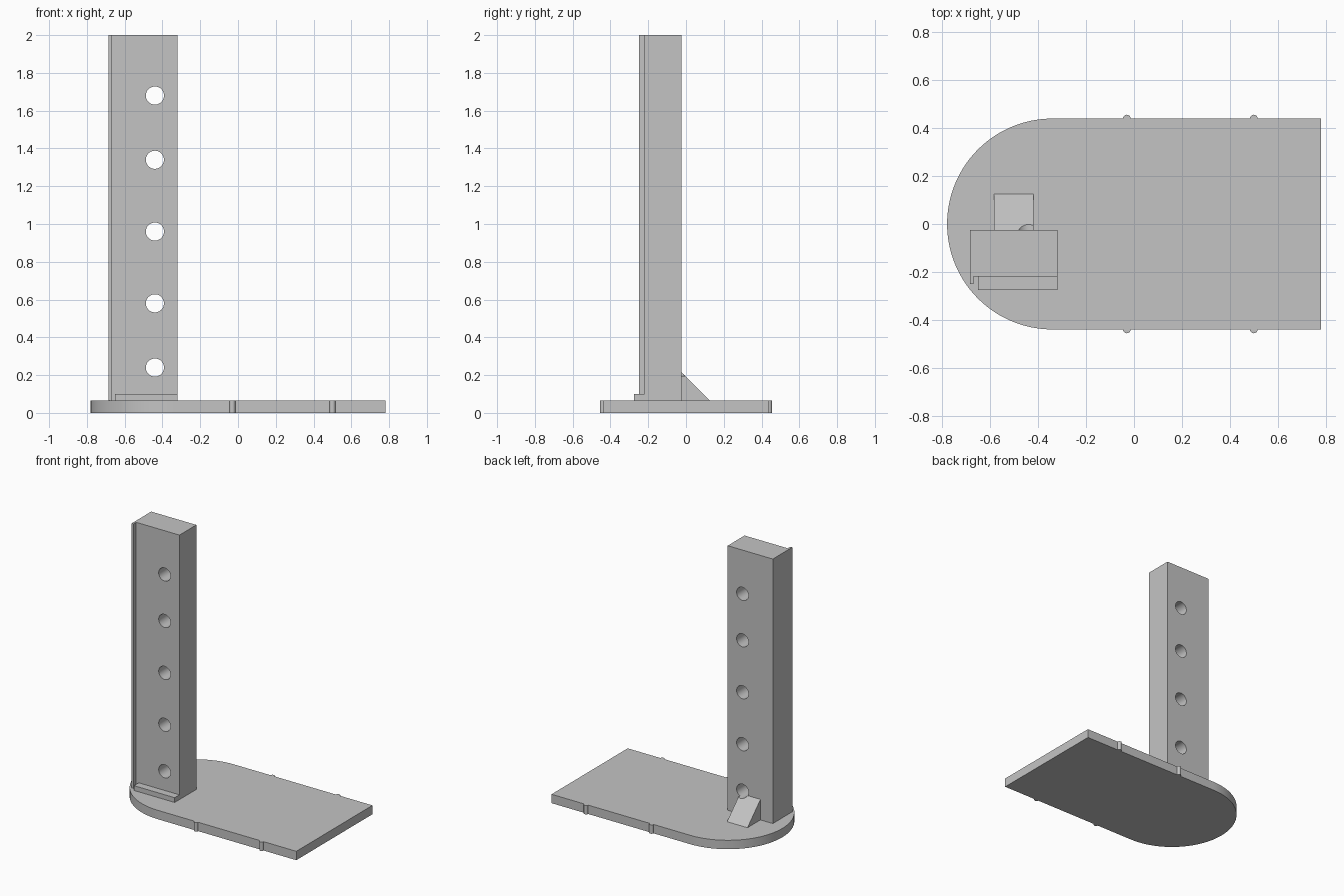
import bpy, bmesh
from math import pi, sin, cos
from mathutils import Matrix

cube = bpy.data.objects.get("Cube")
if cube:
    bpy.data.objects.remove(cube, do_unlink=True)

GREY = (0.55, 0.55, 0.55, 1)
mat = bpy.data.materials.new("plain grey")
mat.use_nodes = True
mat.diffuse_color = GREY
mat.node_tree.nodes["Principled BSDF"].inputs["Base Color"].default_value = GREY

BASE_TOP = 0.065
HOLE_X = -0.44


def finish(name, bm):
    bmesh.ops.recalc_face_normals(bm, faces=bm.faces)
    mesh = bpy.data.meshes.new(name)
    bm.to_mesh(mesh)
    bm.free()
    mesh.materials.append(mat)
    obj = bpy.data.objects.new(name, mesh)
    bpy.context.collection.objects.link(obj)
    return obj


def prism(name, points, direction):
    """Extrude a closed outline of 3D points along a direction."""
    bm = bmesh.new()
    face = bm.faces.new([bm.verts.new(p) for p in points])
    ext = bmesh.ops.extrude_face_region(bm, geom=[face])
    verts = [g for g in ext["geom"] if isinstance(g, bmesh.types.BMVert)]
    bmesh.ops.translate(bm, verts=verts, vec=direction)
    return finish(name, bm)


def arc(cx, cy, r, start, end, n):
    return [(cx + r * cos(start + (end - start) * i / n),
             cy + r * sin(start + (end - start) * i / n)) for i in range(n + 1)]


def smooth(obj):
    bpy.ops.object.select_all(action="DESELECT")
    obj.select_set(True)
    bpy.context.view_layer.objects.active = obj
    bpy.ops.object.shade_smooth_by_angle(angle=0.5)


# Base plate: straight right end, round left end, small half-round ribs on the sides
W, END, BUMP = 0.44, 0.78, 0.016
ribs = (-0.03, 0.5)
outline = [(END, W)]
for x in reversed(ribs):
    outline += arc(x, W, BUMP, 0, pi, 10)
outline += arc(W - END, 0, W, pi / 2, 3 * pi / 2, 64)
for x in ribs:
    outline += arc(x, -W, BUMP, pi, 2 * pi, 10)
outline.append((END, -W))
base = prism("base_plate", [(x, y, 0) for x, y in outline], (0, 0, BASE_TOP))

# Upright post with a thin full-height lip along its front outer edge
section = [(-0.32, -0.025), (-0.685, -0.025), (-0.685, -0.25),
           (-0.67, -0.25), (-0.67, -0.22), (-0.32, -0.22)]
post = prism("upright_post", [(x, y, BASE_TOP) for x, y in section],
             (0, 0, 2 - BASE_TOP))

# Low ledge at the front foot of the post
ledge = [(-0.65, -0.275), (-0.32, -0.275), (-0.32, -0.22), (-0.65, -0.22)]
prism("front_ledge", [(x, y, BASE_TOP) for x, y in ledge], (0, 0, 0.035))

# Triangular brace behind the post
brace = prism("rear_brace", [(-0.585, -0.025, BASE_TOP), (-0.585, 0.125, BASE_TOP),
                             (-0.585, -0.025, 0.215)], (0.165, 0, 0))

# Row of round holes through the post, the lowest nicking the brace
bm = bmesh.new()
for z in (0.24, 0.58, 0.96, 1.34, 1.68):
    bmesh.ops.create_cone(bm, cap_ends=True, segments=40, radius1=0.048,
                          radius2=0.048, depth=1,
                          matrix=Matrix.Translation((HOLE_X, 0, z))
                          @ Matrix.Rotation(pi / 2, 4, "X"))
cutter = finish("hole_cutter", bm)
cutter.hide_render = True
for obj in (post, brace):
    mod = obj.modifiers.new("holes", "BOOLEAN")
    mod.operation = "DIFFERENCE"
    mod.solver = "EXACT"
    mod.object = cutter
    bpy.context.view_layer.objects.active = obj
    bpy.ops.object.modifier_apply(modifier=mod.name)
bpy.data.objects.remove(cutter, do_unlink=True)

for obj in (base, post, brace):
    smooth(obj)
